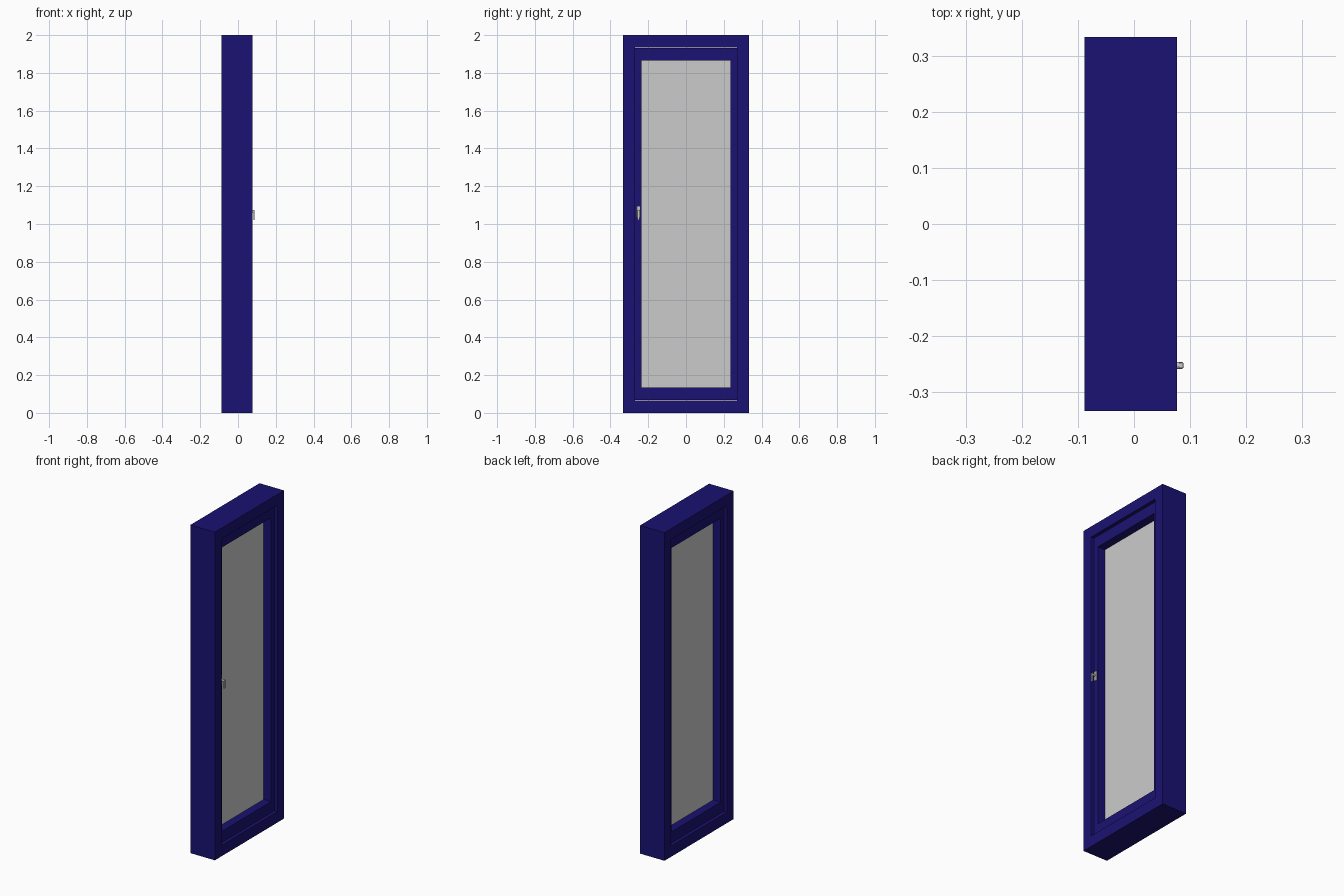
import bpy, bmesh, math
from mathutils import Vector

if "Cube" in bpy.data.objects:
    bpy.data.objects.remove(bpy.data.objects["Cube"])

MID_X = -0.0055   # middle of the frame depth (the handle sticks out on +x)
MID_Z = 1.0

blue = bpy.data.materials.new("blue_paint")
blue.diffuse_color = (0.01, 0.006, 0.17, 1)
blue.use_nodes = True
blue.node_tree.nodes["Principled BSDF"].inputs["Base Color"].default_value = blue.diffuse_color


def add_object(name, bm, mat=None):
    bmesh.ops.recalc_face_normals(bm, faces=bm.faces)
    mesh = bpy.data.meshes.new(name)
    bm.to_mesh(mesh)
    bm.free()
    ob = bpy.data.objects.new(name, mesh)
    bpy.context.collection.objects.link(ob)
    if mat:
        mesh.materials.append(mat)
    return ob


def ring(name, outer, inner, depth, mat):
    """Rectangular mitred ring; outer and inner are (half y, half z)."""
    bm = bmesh.new()
    loops = []
    for hy, hz, sx in ((*outer, -1), (*outer, 1), (*inner, 1), (*inner, -1)):
        loops.append([bm.verts.new((MID_X + sx * depth / 2, a * hy, MID_Z + b * hz))
                      for a, b in ((-1, -1), (1, -1), (1, 1), (-1, 1))])
    for i in range(4):
        p, q = loops[i], loops[(i + 1) % 4]
        for k in range(4):
            n = (k + 1) % 4
            bm.faces.new((p[k], p[n], q[n], q[k]))
    return add_object(name, bm, mat)


def box(name, lo, hi, bevel=0):
    lo, hi = Vector(lo), Vector(hi)
    bm = bmesh.new()
    bmesh.ops.create_cube(bm, size=1)
    for v in bm.verts:
        v.co = (lo + hi) / 2 + v.co * (hi - lo)
    if bevel:
        bmesh.ops.bevel(bm, geom=bm.edges[:], offset=bevel, segments=2,
                        profile=0.5, affect='EDGES')
    return add_object(name, bm)


# Outer frame and the slightly recessed sash
ring("outer_frame", (0.333, 1.0), (0.27, 0.934), 0.165, blue)
ring("sash", (0.269, 0.933), (0.236, 0.865), 0.126, blue)

# Glass pane
box("glass", (MID_X - 0.013, -0.238, 0.133), (MID_X + 0.013, 0.238, 1.867))

# Handle: backplate, round neck and lever hanging down
HY = -0.252
box("handle_plate", (0.056, HY - 0.009, 1.035), (0.064, HY + 0.009, 1.093), 0.002)

bm = bmesh.new()
bmesh.ops.create_cone(bm, cap_ends=True, segments=16, radius1=0.006,
                      radius2=0.006, depth=0.026)
for v in bm.verts:
    v.co = Vector((0.073 + v.co.z, HY + v.co.x, 1.066 + v.co.y))
add_object("handle_neck", bm)

lever = box("handle_lever", (0.080, HY - 0.005, 1.02), (0.088, HY + 0.005, 1.074), 0.0015)
for v in lever.data.vertices:   # thinner towards the lower tip
    if v.co.z < 1.04:
        v.co.x = 0.088 - (0.088 - v.co.x) * 0.6
